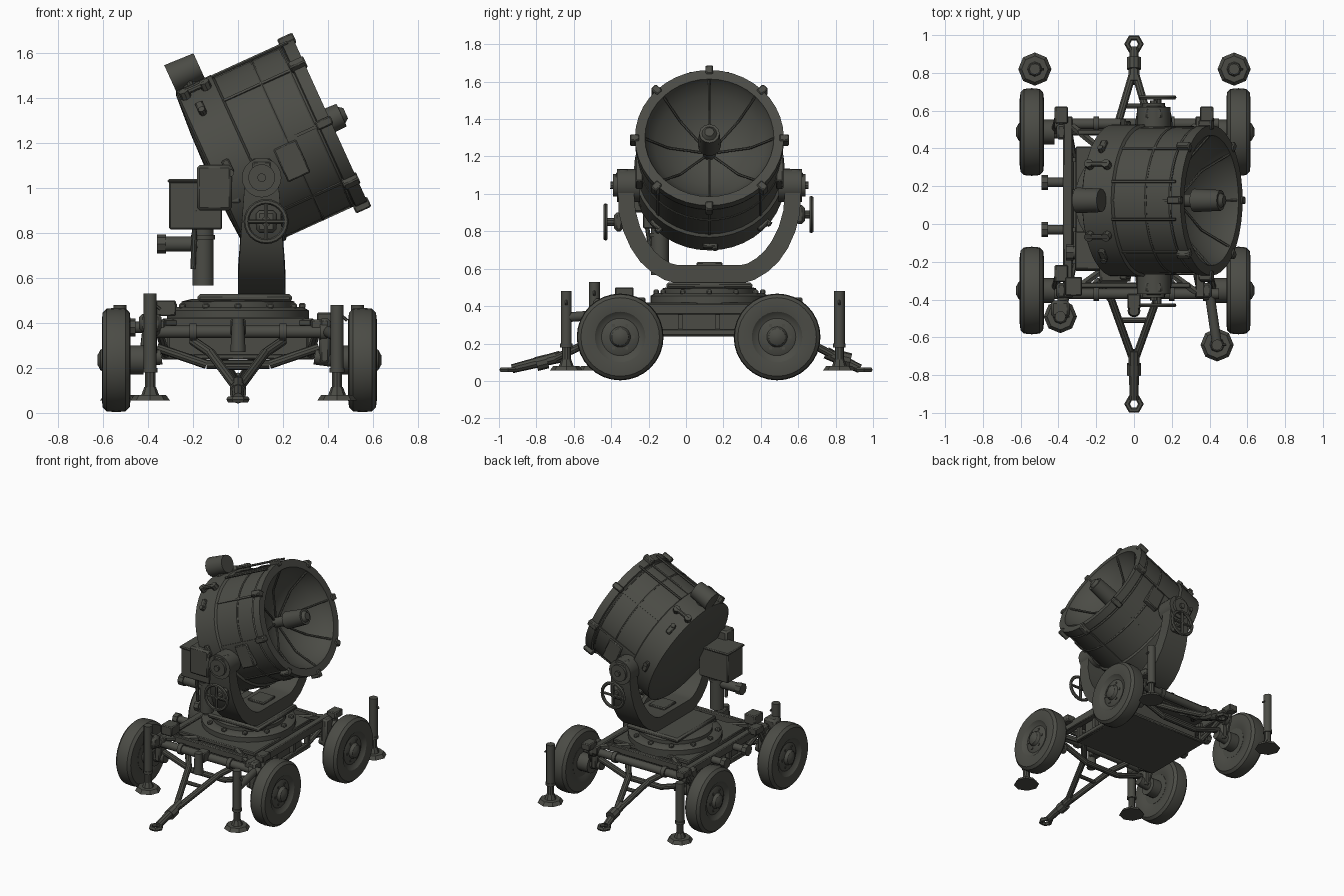
import bpy, bmesh, math
from mathutils import Matrix, Vector

cube = bpy.data.objects.get("Cube")
if cube:
    bpy.data.objects.remove(cube, do_unlink=True)

paint = bpy.data.materials.new("dark olive paint")
paint.use_nodes = True
COLOUR = (0.07, 0.071, 0.06, 1)
paint.diffuse_color = COLOUR
paint.node_tree.nodes["Principled BSDF"].inputs["Base Color"].default_value = COLOUR


def finish(name, bm, matrix=Matrix(), bevel=0):
    """Turn a bmesh into a painted, smooth-by-angle object."""
    bmesh.ops.recalc_face_normals(bm, faces=bm.faces)
    me = bpy.data.meshes.new(name)
    bm.to_mesh(me)
    bm.free()
    me.materials.append(paint)
    ob = bpy.data.objects.new(name, me)
    bpy.context.collection.objects.link(ob)
    ob.matrix_world = matrix
    if bevel:
        mod = ob.modifiers.new("bevel", 'BEVEL')
        mod.width, mod.segments = bevel, 1
    bpy.ops.object.select_all(action='DESELECT')
    ob.select_set(True)
    bpy.context.view_layer.objects.active = ob
    bpy.ops.object.shade_smooth_by_angle(angle=math.radians(32))
    return ob


def box(name, centre, size, frame=Matrix(), bevel=0.006):
    bm = bmesh.new()
    bmesh.ops.create_cube(bm, size=1, matrix=Matrix.Diagonal((*size, 1)))
    return finish(name, bm, frame @ Matrix.Translation(centre), bevel)


def rod(name, a, b, r, r2=None, seg=12, frame=Matrix()):
    """Cylinder or cone between two points."""
    a, b = Vector(a), Vector(b)
    bm = bmesh.new()
    bmesh.ops.create_cone(bm, cap_ends=True, segments=seg, radius1=r,
                          radius2=r if r2 is None else r2, depth=(b - a).length)
    turn = (b - a).to_track_quat('Z', 'Y').to_matrix().to_4x4()
    return finish(name, bm, frame @ Matrix.Translation((a + b) / 2) @ turn)


def lathe(name, profile, frame, seg=32):
    """Spin (radius, height) points round the local z axis."""
    bm = bmesh.new()
    vs = [bm.verts.new((r, 0, z)) for r, z in profile]
    edges = [bm.edges.new(p) for p in zip(vs, vs[1:])]
    bmesh.ops.spin(bm, geom=vs + edges, cent=(0, 0, 0), axis=(0, 0, 1),
                   angle=math.tau, steps=seg)
    bmesh.ops.remove_doubles(bm, verts=bm.verts, dist=0.0005)
    return finish(name, bm, frame)


def ring(name, R, r, frame, seg=24):
    loop = [(R + r * math.cos(i * math.tau / 6), r * math.sin(i * math.tau / 6)) for i in range(7)]
    return lathe(name, loop, frame, seg)


def place(centre, axis):
    return Matrix.Translation(centre) @ Vector(axis).to_track_quat('Z', 'Y').to_matrix().to_4x4()


# Lamp drum: local z is the beam, local x is up, origin at the rim centre
CY = 0.125
tilt = math.radians(24.5)
c, s = math.cos(tilt), math.sin(tilt)
DRUM = Matrix(((-s, 0, c, 0.41), (0, -1, 0, CY), (c, 0, s, 1.30), (0, 0, 0, 1)))
lathe("lamp_drum", [(0, -.595), (.2, -.59), (.385, -.578), (.403, -.568), (.403, -.40),
                    (.388, -.39), (.385, -.06), (.398, -.055), (.398, 0), (.345, 0), (.335, -.03),
                    (.29, -.09), (.21, -.155), (.11, -.20), (0, -.215)], DRUM, 40)
for z in (-.21, -.07):
    ring("drum_band", .385, .008, DRUM @ Matrix.Translation((0, 0, z)), 40)
rod("lamp_holder", (0, 0, -.21), (0, 0, -.08), .035, frame=DRUM)
rod("lamp_head", (0, 0, -.10), (0, 0, .055), .062, .055, seg=12, frame=DRUM)
rod("lamp_tip", (0, 0, .055), (0, 0, .075), .04, .025, seg=12, frame=DRUM)
for i in range(8):
    spin = DRUM @ Matrix.Rotation(i * math.tau / 8, 4, 'Z')
    rod("reflector_rib", (.04, 0, -.19), (.22, 0, -.13), .007, seg=6, frame=spin)
    rod("reflector_rib_outer", (.22, 0, -.13), (.345, 0, -.01), .007, seg=6, frame=spin)
    box("rim_clip", (.40, 0, -.03), (.05, .04, .075), spin)
    box("drum_rib", (.385, 0, -.23), (.014, .014, .33), spin, 0)
    box("rear_clip", (.405, 0, -.50), (.03, .07, .035), spin)
    rod("rear_knob", (.40, .03, -.5), (.43, .03, -.5), .016, seg=8, frame=spin)
for side in (-1, 1):
    y = side * .1
    rod("top_rail", (.394, y, -.40), (.394, y, -.03), .008, seg=6, frame=DRUM)
    box("drum_side_panel", (-.094, side * .375, -.23), (.16, .04, .11), DRUM)
    # Carrying handles near the rear edge
    turned = DRUM @ Matrix.Rotation(side * math.radians(27), 4, 'Z')
    rod("drum_handle", (.425, 0, -.55), (.425, 0, -.43), .014, seg=8, frame=turned)
    for z in (-.54, -.44):
        rod("drum_handle_end", (.39, 0, z), (.437, 0, z), .024, seg=8, frame=turned)
# Vent on top of the drum
rod("vent_neck", (.38, 0, -.50), (.46, 0, -.52), .04, frame=DRUM)
rod("vent_cap", (.462, 0, -.57), (.462, 0, -.43), .068, .062, seg=14, frame=DRUM)

# Control boxes behind the drum
box("control_box", (-.188, -.14, .925), (.235, .18, .22))
box("control_box_lid", (-.188, -.14, 1.03), (.25, .20, .016))
box("side_box", (-.105, -.26, 1.0), (.155, .10, .20), bevel=.012)
box("box_bracket", (-.06, -.2, .98), (.14, .10, .10))
rod("hanging_motor", (-.155, -.14, .565), (-.155, -.14, .82), .048, seg=14)
rod("hanging_motor_flange", (-.155, -.14, .77), (-.155, -.14, .79), .055, seg=14)
rod("sight_tube", (-.34, -.15, .75), (-.17, -.15, .75), .034)
rod("sight_tube_end", (-.36, -.15, .75), (-.32, -.15, .75), .042, seg=8)
rod("control_cable", (-.19, -.22, .90), (-.2, -.18, .64), .012, seg=8)

# Yoke: half outline as (offset from centre, height), mirrored
half_out = [(.17, .52), (.24, .54), (.31, .582), (.37, .637), (.42, .71), (.46, .80), (.485, .90), (.49, 1.08)]
half_in = [(.17, .62), (.205, .628), (.25, .655), (.295, .695), (.335, .75), (.37, .82), (.395, .91), (.41, 1.08)]
outer = [(-d, z) for d, z in reversed(half_out)] + half_out
inner = [(-d, z) for d, z in reversed(half_in)] + half_in
bm = bmesh.new()
rows = []
for (yo, zo), (yi, zi) in zip(outer, inner):
    w = .105 - .08 * max(0, zi - .65)
    rows.append([bm.verts.new((.105 + sx * w, CY + y, z)) for sx, y, z in
                 ((-1, yo, zo), (1, yo, zo), (1, yi, zi), (-1, yi, zi))])
for a, b in zip(rows, rows[1:]):
    for k in range(4):
        bm.faces.new((a[k], a[k - 1], b[k - 1], b[k]))
bm.faces.new(rows[0])
bm.faces.new(rows[-1])
finish("yoke", bm)

# Trunnions and elevation handwheels on both yoke arms
for side, wheel_y, wz in ((-1, -.43, .85), (1, .67, .89)):
    y = lambda d: CY + side * d
    rod("trunnion", (.105, y(.37), 1.045), (.105, y(.495), 1.045), .088, seg=20)
    rod("trunnion_cap", (.105, y(.49), 1.045), (.105, y(.515), 1.045), .06, seg=16)
    rod("trunnion_pin", (.105, y(.51), 1.045), (.105, y(.53), 1.045), .02, seg=8)
    box("trunnion_bracket", (.105, y(.46), 1.085), (.11, .08, .09), bevel=.02)
    rod("handwheel_shaft", (.125, y(.43), wz), (.125, wheel_y, wz), .022, seg=10)
    box("handwheel_gearbox", (.125, y(.485), wz), (.09, .05, .10), bevel=.015)
    ring("handwheel", .088, .012, place((.125, wheel_y, wz), (0, 1, 0)))
    for d in ((.088, 0), (0, .088)):
        rod("handwheel_spoke", (.125 - d[0], wheel_y, wz - d[1]),
            (.125 + d[0], wheel_y, wz + d[1]), .010, seg=6)

# Turntable
lathe("turntable", [(0, .40), (.315, .40), (.315, .455), (.29, .47), (.25, .47),
                    (.25, .495), (.21, .505), (0, .505)], Matrix.Translation((0, CY, 0)), 32)
box("yoke_base", (.03, CY, .51), (.42, .46, .035), bevel=.012)
box("yoke_pad", (.105, CY, .625), (.13, .14, .02))
for i in range(12):
    a = i * math.tau / 12
    box("turntable_bolt", (.285 * math.cos(a), CY + .285 * math.sin(a), .475), (.03, .03, .025))

# Chassis: belly pan, deck and rails
box("belly_pan", (0, .07, .25), (.68, .56, .025))
box("deck", (0, .08, .405), (.62, .66, .03))
box("chassis_core", (0, .07, .32), (.62, .46, .15))
for side in (-1, 1):
    box("side_rail", (side * .35, .09, .385), (.05, .96, .06))
    box("lower_rail", (side * .335, .07, .26), (.03, .56, .035))
    for y in (-.2, -.03, .17, .34):
        box("rail_post", (side * .325, y, .32), (.03, .025, .14), bevel=0)
    for y0, y1 in ((-.21, -.36), (.35, .52)):
        rod("chassis_brace", (side * .32, y0, .26), (side * .35, y1, .36), .018, seg=8)
        rod("deck_diagonal", (side * .33, y1, .40), (side * .12, y0, .40), .02, seg=6)
for y in (-.37, .53):
    rod("cross_tube", (-.42, y, .36), (.45, y, .36), .028, seg=14)
    box("cross_beam", (0, y + (.045 if y < 0 else -.045), .40), (.60, .03, .05))
    for x in (-.38, -.2, .2, .38):
        rod("tube_collar", (x - .015, y, .36), (x + .015, y, .36), .038, seg=12)
for y in (-.03, .22):
    rod("side_roller", (-.47, y, .38), (-.34, y, .38), .025)
    rod("side_roller_end", (-.49, y, .38), (-.455, y, .38), .04, seg=8)
box("tool_box", (-.32, -.33, .465), (.09, .10, .07))
rod("front_winch", (0, -.46, .27), (0, -.46, .42), .034, .026)
box("front_winch_mount", (0, -.41, .38), (.07, .08, .07))

# Wheels, hubs and axles
TYRE = [(.10, -.045), (.135, -.058), (.175, -.064), (.21, -.06), (.228, -.042),
        (.232, 0), (.228, .042), (.21, .06), (.175, .064), (.135, .058), (.12, .045),
        (.10, .038), (.085, .045), (.055, .05), (.045, .07), (.02, .084), (0, .084)]
for side in (-1, 1):
    wx = side * .547 + .006
    for y in (-.352, .487):
        lathe("wheel", TYRE, place((wx, y, .235), (side, 0, 0)), 32)
        rod("wheel_disc", (wx - side * .05, y, .235), (wx, y, .235), .11, seg=20)
        rod("brake_drum", (side * .42, y, .235), (side * .52, y, .235), .065, seg=16)
        rod("axle_stub", (side * .34, y, .25), (side * .45, y, .235), .035)
        box("axle_arm", (side * .385, y, .32), (.05, .08, .20), bevel=.012)
        rod("shock_arm", (side * .40, y + .08, .42), (side * .42, y, .25), .02, seg=8)
        box("shock_mount", (side * .385, y + .09, .42), (.07, .09, .05))
        for i in range(6):
            a = i * math.tau / 6
            box("wheel_nut", (wx + side * .046, y + .07 * math.cos(a), .235 + .07 * math.sin(a)),
                (.012, .015, .015), bevel=0)
for y in (-.35, .487):
    rod("axle_bow_centre", (-.14, y, .215), (.14, y, .215), .02, seg=10)
    for side in (-1, 1):
        rod("axle_bow", (side * .14, y, .215), (side * .36, y, .29), .02, seg=10)

# Levelling jacks
for x, y, top in ((-.39, -.49, .53), (.44, -.64, .48), (-.525, .82, .48), (.53, .82, .48)):
    rod("jack_foot", (x, y, .055), (x, y, .08), .088, .07, seg=8)
    rod("jack_ankle", (x, y, .078), (x, y, .115), .04, .026, seg=8)
    rod("jack_screw", (x, y, .10), (x, y, .20), .024, seg=10)
    rod("jack_post", (x, y, .18), (x, y, top), .029, seg=12)
    rod("jack_collar", (x, y, .18), (x, y, .20), .033, seg=12)
    rod("jack_handle", (x, y, top - .03), (x + .045, y, top - .07), .007, seg=6)
rod("front_left_jack_arm", (.40, -.37, .36), (.44, -.64, .34), .026)
rod("front_right_jack_arm", (-.37, -.37, .37), (-.39, -.49, .37), .03)
box("front_right_jack_head", (-.39, -.45, .40), (.10, .09, .08), bevel=.015)

# Drawbars at both ends: A-frame, neck and towing eye
for d, root, apex, w, high, low in ((-1, .40, .70, .12, .265, .12), (1, .55, .78, .08, .265, .14)):
    for side in (-1, 1):
        foot = (side * w, d * root, high)
        rod("drawbar_leg", foot, (side * .012, d * apex, low), .021, seg=10)
        rod("drawbar_root", foot, (side * (w + .08), d * (root - .1), .32), .021, seg=10)
    mid = (root + apex) / 2 - .04
    rod("drawbar_tie", (-w * .6, d * mid, high - .06), (w * .6, d * mid, high - .06), .014, seg=8)
    rod("drawbar_neck", (0, d * (apex - .03), low + .01), (0, d * .93, .065), .032, .024, seg=10)
    rod("drawbar_collar", (0, d * (apex + .04), low - .015), (0, d * (apex + .1), low - .03), .038, seg=10)
    ring("towing_eye", .037, .015, place((0, d * .953, .06), (0, 0, 1)), 6)
